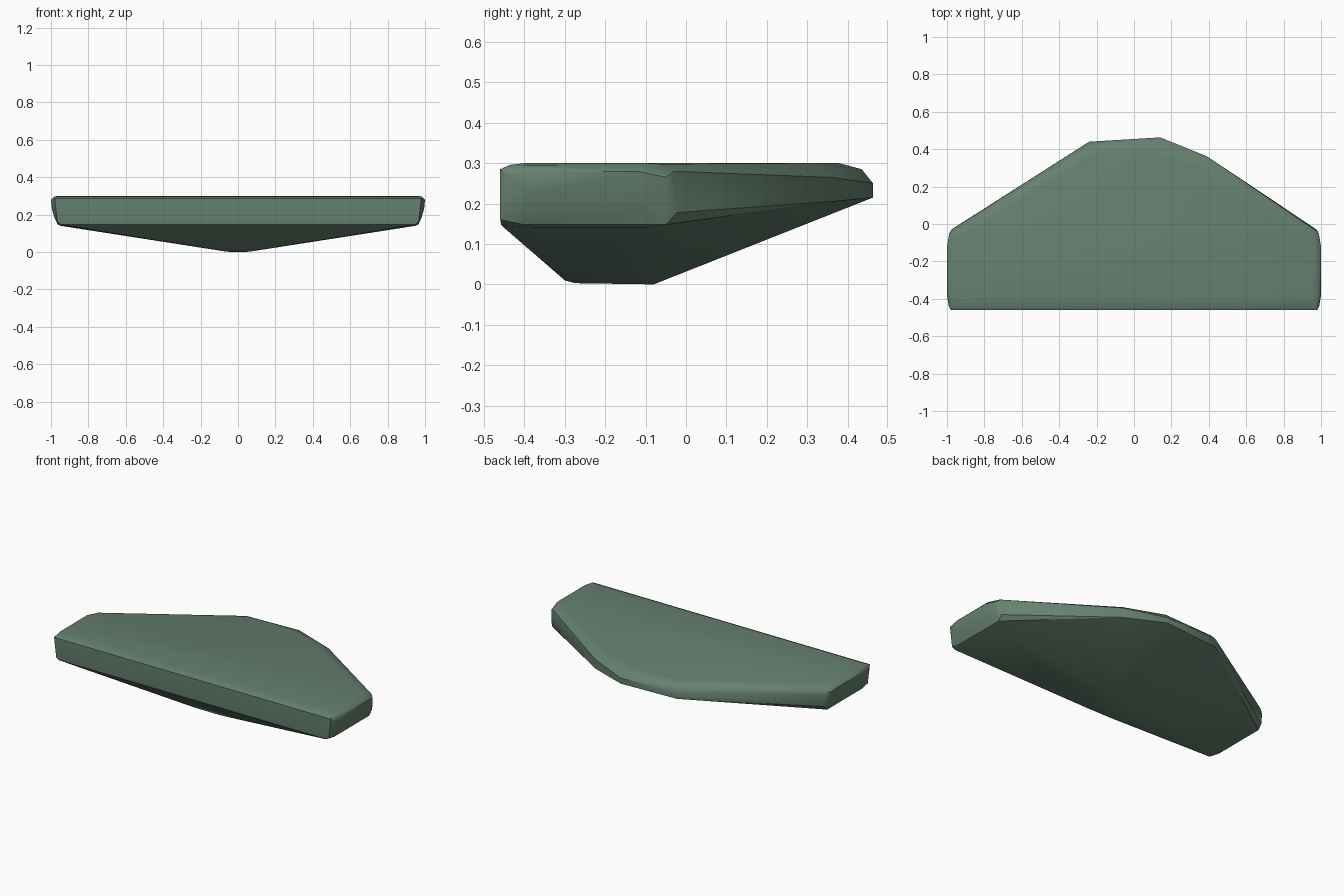
import bpy, bmesh

# Rounded end section, mirrored to both ends: (x, y, z)
end_points = [
    # top edge
    (0.95, -0.40, 0.30), (0.97, -0.435, 0.296), (0.98, -0.46, 0.285),
    (0.965, -0.10, 0.30), (0.95, -0.06, 0.298), (0.965, -0.03, 0.28),
    # bowed end face
    (0.99, -0.44, 0.27), (1.0, -0.38, 0.28), (1.0, -0.12, 0.28),
    (0.985, -0.38, 0.295), (0.985, -0.12, 0.295),
    (0.988, -0.05, 0.265), (0.975, -0.03, 0.25),
    (0.995, -0.38, 0.23), (0.995, -0.12, 0.23),
    (0.98, -0.40, 0.18), (0.98, -0.10, 0.18),
    # lower rim
    (0.965, -0.46, 0.16), (0.945, -0.457, 0.146), (0.965, -0.40, 0.148),
    (0.95, -0.38, 0.14), (0.95, -0.10, 0.14), (0.965, -0.05, 0.148),
    (0.965, -0.022, 0.178),
    # small flat of the keel
    (0.09, -0.30, 0.010), (0.07, -0.275, 0.003), (0.04, -0.08, 0.0),
]

# Uneven back edge: top plate, shoulder, outer band and underside per corner
back_points = [
    (-0.20, 0.38, 0.30), (0.11, 0.38, 0.30), (0.33, 0.31, 0.30),
    (-0.23, 0.415, 0.288), (0.13, 0.435, 0.285), (0.37, 0.345, 0.285),
    (-0.24, 0.44, 0.255), (0.14, 0.463, 0.25), (0.39, 0.362, 0.265),
    (-0.24, 0.435, 0.208), (0.14, 0.463, 0.215), (0.39, 0.36, 0.205),
]

points = [(s * x, y, z) for s in (-1, 1) for x, y, z in end_points] + back_points

# Faceted body: the hull of the two ends and the back edge
bm = bmesh.new()
for p in points:
    bm.verts.new(p)
hull = bmesh.ops.convex_hull(bm, input=bm.verts)
loose = [v for v in bm.verts if not v.link_faces]
bmesh.ops.delete(bm, geom=loose, context='VERTS')
bmesh.ops.dissolve_limit(bm, angle_limit=0.01, verts=bm.verts, edges=bm.edges)
bmesh.ops.recalc_face_normals(bm, faces=bm.faces)
mesh = bpy.data.meshes.new("slab_body")
bm.to_mesh(mesh)
bm.free()
body = bpy.data.objects.new("slab_body", mesh)
bpy.context.collection.objects.link(body)

# Muted green finish
green = bpy.data.materials.new("muted_green")
green.diffuse_color = (0.13, 0.22, 0.16, 1)
mesh.materials.append(green)

# Soft shading over the rounded edges
bpy.context.view_layer.objects.active = body
body.select_set(True)
bpy.ops.object.shade_smooth_by_angle(angle=0.52)
